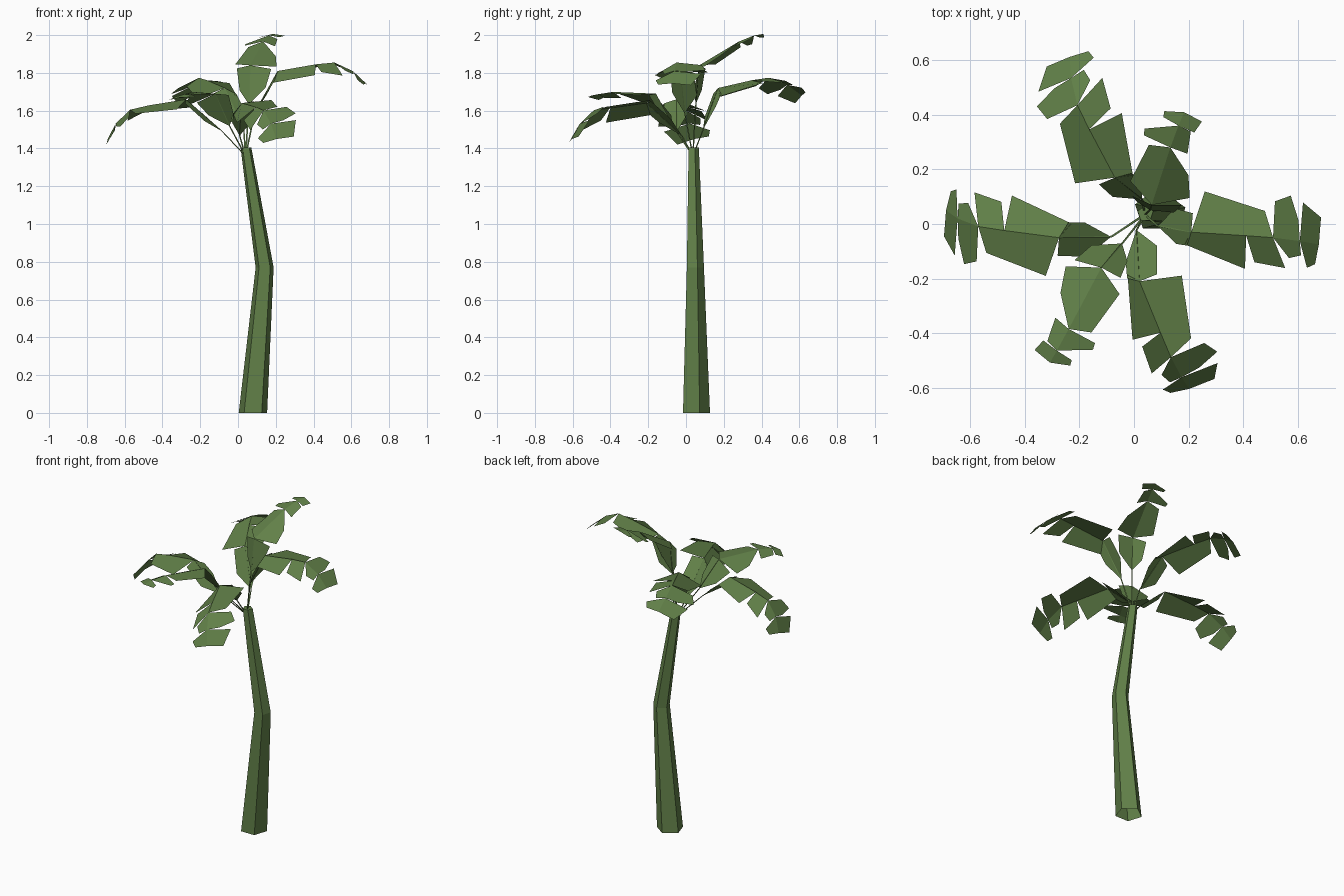
import bpy, bmesh, math
from mathutils import Vector

if "Cube" in bpy.data.objects:
    bpy.data.objects.remove(bpy.data.objects["Cube"], do_unlink=True)

# One green for the whole plant
green = bpy.data.materials.new("leaf_green")
green.use_nodes = True
colour = (0.12, 0.216, 0.065, 1)
green.diffuse_color = colour
green.node_tree.nodes["Principled BSDF"].inputs["Base Color"].default_value = colour


def finish(name, bm):
    """Turn a bmesh into a flat-shaded green object."""
    mesh = bpy.data.meshes.new(name)
    bm.to_mesh(mesh)
    bm.free()
    mesh.materials.append(green)
    obj = bpy.data.objects.new(name, mesh)
    bpy.context.scene.collection.objects.link(obj)
    return obj


def tube(bm, stations, sides):
    """Skin level rings given as (centre, radius), open below, capped on top."""
    rings = []
    for centre, radius in stations:
        ring = []
        for i in range(sides):
            angle = math.pi / 2 + math.tau * i / sides
            offset = Vector((math.cos(angle), math.sin(angle), 0)) * radius
            ring.append(bm.verts.new(Vector(centre) + offset))
        rings.append(ring)
    bm.faces.new(rings[-1])
    for low, high in zip(rings, rings[1:]):
        for i in range(sides):
            j = (i + 1) % sides
            bm.faces.new((low[i], low[j], high[j], high[i]))


# Leaf patterns: the rib is (along, sideways, up); each torn panel is
# (rib start, rib end, outer corners as (along, sideways)).
LONG_LEAF = dict(
    rib=[(-.155, .035, -.2), (0, 0, 0), (.205, 0, .005), (.304, 0, 0),
         (.395, 0, -.06), (.455, 0, -.135)],
    panels=[
        (0, 1, [(-.085, .095), (0, .07)]),
        (0, 1, [(-.07, -.035), (-.02, -.045)]),
        (1, 3, [(.038, .153), (.266, .096)]),
        (1, 2, [(-.03, -.04), (.2, -.115)]),
        (2, 3, [(.235, -.09), (.345, -.1)]),
        (3, 4, [(.3, .134), (.352, .162), (.385, .075)]),
        (3, 4, [(.36, -.065), (.4, -.05)]),
        (4, 5, [(.395, .143), (.455, .1)]),
        (4, 5, [(.42, -.09), (.445, -.072)]),
    ])
SHORT_LEAF = dict(
    rib=[(-.12, .04, -.165), (0, 0, 0), (.255, 0, 0), (.345, 0, -.015),
         (.395, 0, -.035)],
    panels=[
        (0, 1, [(-.07, .082), (0, .08)]),
        (0, 1, [(-.06, -.06), (.02, -.095)]),
        (1, 2, [(.054, .105), (.227, .08)]),
        (1, 2, [(.055, -.112), (.15, -.085)]),
        (2, 3, [(.255, .11), (.28, .115)]),
        (2, 3, [(.24, -.06), (.33, -.045)]),
        (3, 4, [(.35, .065), (.37, .07)]),
        (3, 4, [(.335, -.06), (.38, -.07)]),
    ])
FOLD = 0.6
TIP_FOLD = 0.35
CROWN = Vector((.04, .035, 1.36))


def rib_height(rib, along):
    """Height of the rib at a distance along the leaf."""
    for (a, _, low), (b, _, high) in zip(rib, rib[1:]):
        if along <= b:
            break
    t = min(max((along - a) / (b - a), 0), 1)
    return low + (high - low) * t


def frond(name, leaf, start, middle, left_corner):
    """Place a leaf by its blade start, a rib point and its left corner."""
    start = Vector(start)
    ahead = (Vector(middle) - start).normalized()
    left = Vector(left_corner) - start
    left = (left - ahead * left.dot(ahead)).normalized()
    up = ahead.cross(left)
    rib = leaf["rib"]

    def place(along, side, height):
        return start + ahead * along + left * side + up * height

    bm = bmesh.new()
    for first, last, corners in leaf["panels"]:
        fold = FOLD if first < 3 else TIP_FOLD
        points = [place(*rib[first])]
        for along, side in corners:
            height = rib_height(rib, along) + fold * min(side, 0)
            points.append(place(along, side, height))
        points += [place(*p) for p in reversed(rib[first + 1:last + 1])]
        if corners[0][1] > 0:
            points.reverse()
        bm.faces.new([bm.verts.new(p) for p in points])
    # Thin stalk from the trunk to the blade
    tube(bm, [(CROWN, .005), (place(*rib[0]), .004), (start, .001)], 3)
    finish(name, bm)


# Bent five-sided trunk
trunk = bmesh.new()
tube(trunk, [((.079, .048, 0), .079), ((.141, .045, .77), .05),
             ((.042, .038, 1.405), .03)], 5)
finish("trunk", trunk)

# Crown of fronds
frond("left_frond", LONG_LEAF,
      (.21, -.03, 1.81), (.51, -.05, 1.855), (.26, .12, 1.80))
frond("right_frond", LONG_LEAF,
      (-.275, -.05, 1.66), (-.565, -.01, 1.606), (-.305, -.175, 1.615))
frond("back_right_frond", LONG_LEAF,
      (-.07, .17, 1.72), (-.21, .44, 1.775), (-.215, .14, 1.66))
frond("front_left_frond", LONG_LEAF,
      (.02, -.21, 1.64), (.14, -.5, 1.6), (.16, -.185, 1.655))
frond("top_frond", SHORT_LEAF,
      (.065, .07, 1.84), (.13, .27, 1.96), (-.025, .16, 1.842))
frond("front_right_frond", SHORT_LEAF,
      (-.12, -.16, 1.69), (-.25, -.405, 1.70), (-.075, -.245, 1.685))
